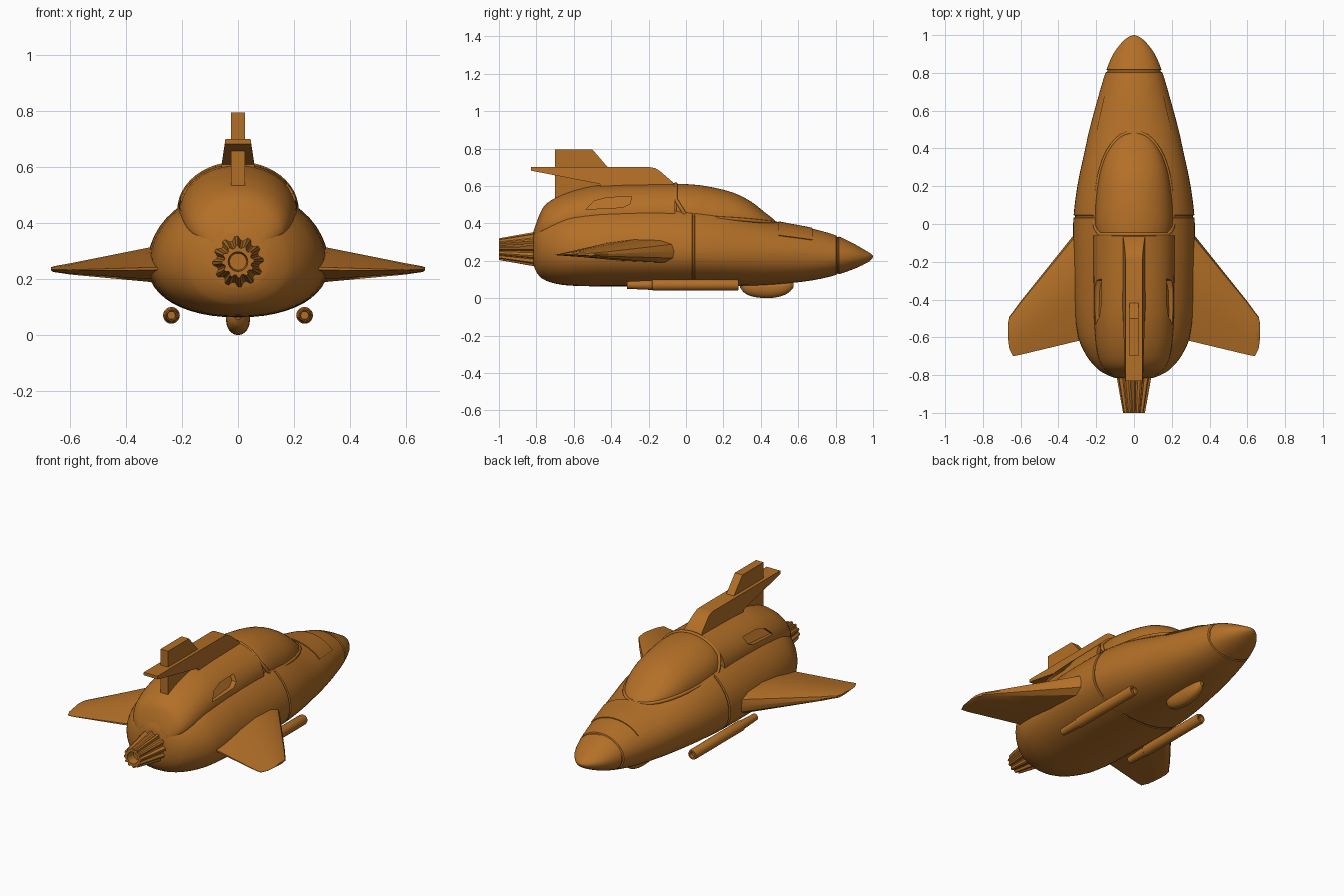
import bpy, bmesh
from math import sin, cos, pi

if "Cube" in bpy.data.objects:
    bpy.data.objects.remove(bpy.data.objects["Cube"])

mat = bpy.data.materials.new("hull_orange")
mat.diffuse_color = (0.45, 0.16, 0.02, 1)
mat.use_nodes = True
mat.node_tree.nodes["Principled BSDF"].inputs["Base Color"].default_value = mat.diffuse_color


def loft(name, rings, smooth=0.6, mirror=False):
    """Skin a list of equal-length point rings and cap both ends."""
    bm = bmesh.new()
    vs = [[bm.verts.new(p) for p in r] for r in rings]
    n = len(vs[0])
    for a, b in zip(vs, vs[1:]):
        for i in range(n):
            j = (i + 1) % n
            bm.faces.new((a[i], a[j], b[j], b[i]))
    bm.faces.new(vs[0])
    bm.faces.new(vs[-1])
    bmesh.ops.recalc_face_normals(bm, faces=bm.faces)
    me = bpy.data.meshes.new(name)
    bm.to_mesh(me)
    bm.free()
    ob = bpy.data.objects.new(name, me)
    bpy.context.collection.objects.link(ob)
    me.materials.append(mat)
    shade(ob, smooth)
    if mirror:
        ob.modifiers.new("mirror", 'MIRROR').use_mirror_merge = False
    return ob


def shade(ob, angle=0.6):
    bpy.ops.object.select_all(action='DESELECT')
    ob.select_set(True)
    bpy.context.view_layer.objects.active = ob
    bpy.ops.object.shade_smooth_by_angle(angle=angle)


def interp(t, y):
    """Smooth interpolation through table rows (y, values...)."""
    i = max(k for k in range(len(t) - 1) if t[k][0] <= y + 1e-9)
    a, b = t[i], t[i + 1]
    p, q = t[max(i - 1, 0)], t[min(i + 2, len(t) - 1)]
    h = b[0] - a[0]
    u = (y - a[0]) / h
    out = []
    for k in range(1, len(a)):
        m0 = (b[k] - p[k]) / (b[0] - p[0]) * h
        m1 = (q[k] - a[k]) / (q[0] - a[0]) * h
        out.append((2*u**3 - 3*u*u + 1)*a[k] + (u**3 - 2*u*u + u)*m0
                   + (3*u*u - 2*u**3)*b[k] + (u**3 - u*u)*m1)
    return out


def point(row, y, a, grow=0.0, k=1.0):
    """Point on an egg section: half width, bottom, middle, top."""
    w, zb, zm, zt = row
    s, c = sin(a), cos(a)
    if s < 0:  # slightly squarer belly
        c, s = (abs(c)**0.92) * (1 if c > 0 else -1), -abs(s)**0.92
    h = zt - zm if s > 0 else zm - zb
    return ((w*k + grow)*c, y, zm + (h*k + grow)*s)


def ring(row, y, k=1.0, n=48):
    return [point(row, y, 2*pi*i/n, 0, k) for i in range(n)]


def samples(t, sub=3):
    return [a[0] + (b[0] - a[0])*i/sub for a, b in zip(t, t[1:]) for i in range(sub)] + [t[-1][0]]


def body(name, t, sub=3):
    return loft(name, [ring(interp(t, y), y) for y in samples(t, sub)])


# Main hull, with ring grooves behind the nose cap and at the middle joint
HULL = [(-.815, .10, .175, .26, .36), (-.80, .14, .14, .26, .40), (-.77, .19, .105, .26, .43),
        (-.70, .25, .078, .255, .47), (-.60, .295, .066, .25, .50), (-.4, .317, .063, .25, .52),
        (0, .322, .063, .25, .52), (.2, .30, .064, .245, .49), (.4, .258, .068, .24, .43),
        (.5, .236, .075, .235, .405), (.68, .187, .096, .225, .37), (.81, .148, .126, .222, .333),
        (.9, .11, .157, .222, .29), (.96, .065, .185, .222, .255), (.99, .03, .205, .222, .237),
        (1.0, .004, .22, .222, .225)]
ys = [(y, 1) for y in samples(HULL) if abs(y - .81) > .012 and abs(y - .04) > .012]
for g, k in ((.81, .95), (.04, .975)):
    ys += [(g - .007, 1), (g - .004, k), (g + .004, k), (g + .007, 1)]
loft("hull", [ring(interp(HULL, y), y, k) for y, k in sorted(ys)])

# Upper rear shell with recessed side vents
SHELL = [(-.81, .09, .28, .33, .37), (-.79, .13, .3, .355, .43), (-.76, .165, .32, .375, .49),
         (-.70, .19, .34, .398, .535), (-.6, .205, .36, .425, .575), (-.46, .212, .37, .44, .605),
         (-.06, .215, .38, .45, .615)]
shell = body("upper_shell", SHELL)
VENT = [(-.29, .543), (-.42, .538), (-.49, .52), (-.535, .475), (-.34, .485), (-.30, .505)]
for s in (1, -1):
    cut = loft("vent_cutter", [[(s*(.19 - (z - .47)*.6), y, z) for y, z in VENT],
                               [(s*.3, y, z) for y, z in VENT]])
    cut.hide_render = True
    m = shell.modifiers.new("vent", 'BOOLEAN')
    m.operation, m.object, m.solver = 'DIFFERENCE', cut, 'EXACT'
    bpy.context.view_layer.objects.active = shell
    bpy.ops.object.modifier_apply(modifier="vent")
    bpy.data.objects.remove(cut)
shade(shell)

# Canopy bubble
CANOPY = [(-.05, .20, .38, .45, .61), (0, .206, .38, .445, .61), (.1, .204, .37, .43, .60),
          (.25, .185, .36, .42, .565), (.35, .155, .35, .412, .515), (.42, .115, .35, .405, .46),
          (.465, .07, .35, .40, .425), (.488, .02, .37, .395, .402)]
body("canopy", CANOPY)

# Canopy frame: rim tube along the base and over the back
side = [(interp(CANOPY, y)[0], y, interp(CANOPY, y)[2] + .003) for y in samples(CANOPY, 2)][::-1]
side = [p for p in side if p[1] > 0.01]
arc = [(.207*cos(a), -.005 - .05*min(1, 2*sin(a)), .447 + .163*sin(a)) for a in [pi*i/24 for i in range(25)]]
path = side + arc + [(-x, y, z) for x, y, z in side[::-1]]
cu = bpy.data.curves.new("canopy_frame", 'CURVE')
cu.dimensions = '3D'
cu.bevel_depth = .010
cu.bevel_resolution = 2
sp = cu.splines.new('POLY')
sp.points.add(len(path) - 1)
for p, co in zip(sp.points, path):
    p.co = (*co, 1)
sp.use_cyclic_u = True
cu.materials.append(mat)
bpy.context.collection.objects.link(bpy.data.objects.new("canopy_frame", cu))

# Hood panel: thin plate following the hull in front of the canopy
rings = []
for i in range(9):
    y = .495 + .18*i/8
    r = interp(HULL, y)
    angs = [.62 + (pi - 1.24)*k/20 for k in range(21)]
    rings.append([point(r, y, a, .005) for a in angs] + [point(r, y, a, -.02) for a in angs[::-1]])
loft("hood_panel", rings)

# Sensor pod under the nose
POD = [(.29, .010, .055, .07, .09), (.31, .028, .03, .065, .09), (.35, .04, .01, .06, .09),
       (.43, .043, .0, .06, .09), (.5, .04, .008, .06, .09), (.55, .028, .03, .065, .09),
       (.575, .010, .058, .07, .09)]
body("sensor_pod", POD)

# Spine and tail fin
SPINE = [(-.05, .58), (-.07, .62), (-.14, .68), (-.165, .695), (-.19, .70), (-.83, .70),
         (-.83, .682), (-.46, .61), (-.46, .55)]
loft("spine", [[(s*(.045 + (.70 - z)*.15), y, z) for y, z in SPINE] for s in (-1, 1)], .4)
FIN = [(-.41, .69), (-.5, .795), (-.70, .795), (-.70, .52), (-.45, .55)]
loft("tail_fin", [[(s*.025, y, z) for y, z in FIN] for s in (-1, 1)], .4)

# Wings: airfoil sections (x, leading y, trailing y, low z, high z)
FOIL = [(0, .5), (.03, .8), (.15, .97), (.4, 1), (.65, .85), (1, .42),
        (1, .34), (.5, .08), (.12, 0), (.02, .2)]
WING = [(.24, .04, -.605, .187, .322), (.32, -.06, -.625, .19, .312), (.60, -.41, -.692, .216, .256),
        (.64, -.465, -.70, .222, .249), (.66, -.49, -.66, .225, .245), (.668, -.53, -.60, .23, .242)]
loft("wing", [[(x, a + (b - a)*u, lo + (hi - lo)*v) for u, v in FOIL] for x, a, b, lo, hi in WING],
     .5, mirror=True)


def lathe(name, cx, cz, prof, n=20, mirror=False):
    """Turned part along y; profile rows are (y, radius, depth of grooves)."""
    return loft(name, [[(cx + r*(1 - (g if i % 4 > 1 else 0))*cos(2*pi*i/n), y,
                         cz + r*(1 - (g if i % 4 > 1 else 0))*sin(2*pi*i/n)) for i in range(n)]
                       for y, r, g in prof], .5, mirror)


# Gun tubes below the hull
lathe("gun_tube", .238, .07, [(-.29, .014, 0), (-.315, .016, 0), (-.315, .02, 0), (-.182, .026, 0),
                              (-.178, .03, 0), (.27, .03, 0), (.282, .026, 0), (.282, .017, 0),
                              (.26, .017, 0)], 20, True)

# Ribbed exhaust nozzle
lathe("nozzle", 0, .262, [(-.78, .097, .16), (-1.0, .058, .16), (-1.0, .035, 0), (-.95, .03, 0)], 48)
